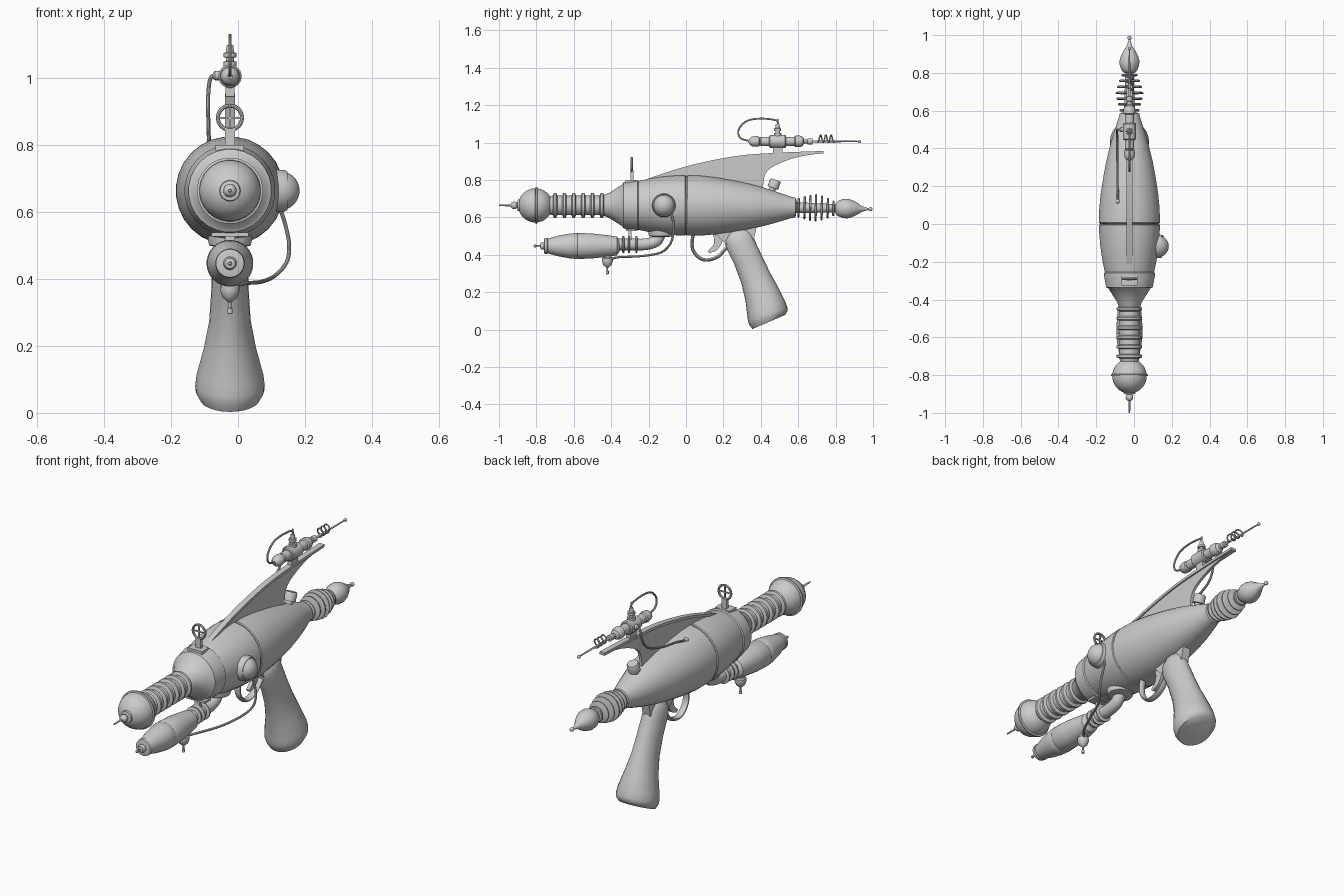
import bpy, bmesh, math
from mathutils import Vector

if "Cube" in bpy.data.objects:
    bpy.data.objects.remove(bpy.data.objects["Cube"])

X0, Z0 = -0.024, 0.664          # main axis position


def finish(name, bm, angle=35):
    bmesh.ops.recalc_face_normals(bm, faces=bm.faces)
    me = bpy.data.meshes.new(name)
    bm.to_mesh(me)
    bm.free()
    ob = bpy.data.objects.new(name, me)
    bpy.context.collection.objects.link(ob)
    bpy.ops.object.select_all(action='DESELECT')
    ob.select_set(True)
    bpy.context.view_layer.objects.active = ob
    bpy.ops.object.shade_smooth_by_angle(angle=math.radians(angle))
    return ob


def skin(bm, rings):
    """Bridge closed vertex rings and cap both ends."""
    n = len(rings[0])
    for a, b in zip(rings, rings[1:]):
        for i in range(n):
            bm.faces.new((a[i], a[(i + 1) % n], b[(i + 1) % n], b[i]))
    bm.faces.new(rings[0])
    bm.faces.new(rings[-1])


def lathe(name, profile, origin=(X0, 0, Z0), axis=(0, 1, 0), seg=28):
    """Revolve (distance along axis, radius) points."""
    bm = bmesh.new()
    d = Vector(axis).normalized()
    u = d.orthogonal().normalized()
    v = d.cross(u)
    o = Vector(origin)
    rings = []
    for t, r in profile:
        rings.append([bm.verts.new(o + d * t + max(r, .0005) * (
            u * math.cos(2 * math.pi * i / seg) + v * math.sin(2 * math.pi * i / seg)))
            for i in range(seg)])
    skin(bm, rings)
    return finish(name, bm)


def arc(c, r, a0=180, a1=0, n=12):
    """Profile points of a sphere centred at c."""
    return [(c + r * math.cos(math.radians(a0 + (a1 - a0) * i / n)),
             r * math.sin(math.radians(a0 + (a1 - a0) * i / n))) for i in range(n + 1)]


def disc(t, r, h):
    return [(t - h / 2, r * .9), (t - h / 4, r), (t + h / 4, r), (t + h / 2, r * .9)]


def spline(pts, n=6):
    """Smooth curve through the points."""
    p = [Vector(q) for q in pts]
    p = [2 * p[0] - p[1]] + p + [2 * p[-1] - p[-2]]
    out = []
    for a, b, c, d in zip(p, p[1:], p[2:], p[3:]):
        for i in range(n):
            t = i / n
            out.append(.5 * (2 * b + (c - a) * t + (2 * a - 5 * b + 4 * c - d) * t * t
                             + (3 * b - a - 3 * c + d) * t ** 3))
    return out + [p[-2]]


def tube(name, pts, r, seg=10, n=6, widen=1):
    """Round pipe along a smooth path; widen stretches it sideways."""
    path = spline(pts, n)
    bm = bmesh.new()
    rings, u = [], None
    for i, c in enumerate(path):
        d = (path[min(i + 1, len(path) - 1)] - path[max(i - 1, 0)]).normalized()
        u = d.orthogonal() if u is None else u - d * u.dot(d)
        u.normalize()
        v = d.cross(u)
        rings.append([bm.verts.new(c + r * (u * math.cos(2 * math.pi * k / seg)
                                            + v * math.sin(2 * math.pi * k / seg))) for k in range(seg)])
    skin(bm, rings)
    for vert in bm.verts:
        vert.co.x = X0 + (vert.co.x - X0) * widen if widen != 1 else vert.co.x
    return finish(name, bm)


def plate(name, pts, width):
    """Extrude a (y, z) outline sideways, centred on the main plane."""
    bm = bmesh.new()
    f = bm.faces.new([bm.verts.new((X0 - width / 2, p[0], p[1])) for p in pts])
    ext = bmesh.ops.extrude_face_region(bm, geom=[f])['geom']
    bmesh.ops.translate(bm, vec=(width, 0, 0), verts=[e for e in ext if isinstance(e, bmesh.types.BMVert)])
    return finish(name, bm, 30)


def box(name, c, s):
    bm = bmesh.new()
    bmesh.ops.create_cube(bm, size=1)
    for v in bm.verts:
        v.co = Vector(c) + Vector(a * b for a, b in zip(v.co, s))
    return finish(name, bm)


# main body: front half with collar, rear half bending slightly down
lathe("body_front", [(-.44, .055), (-.41, .068), (-.34, .113), (-.335, .124), (-.27, .136), (-.26, .136),
                     (-.255, .131), (-.2, .143), (-.12, .155), (-.05, .161), (-.006, .162), (-.002, .158), (0, .158)])
TAIL = (0, 1, -.02)
lathe("body_rear", [(0, .158), (.002, .158), (.006, .162), (.08, .161), (.16, .153), (.25, .139), (.33, .124),
                    (.42, .102), (.5, .078), (.56, .058), (.585, .052), (.59, .04)], axis=TAIL)

# barrel with cooling rings
barrel = [(-.74, .045)]
for i in range(6):
    t = -.70 + .05 * i
    barrel += [(t - .012, .053), (t - .006, .068), (t + .006, .068), (t + .012, .053)]
lathe("barrel", barrel + [(-.43, .055)])
lathe("muzzle_ball", arc(-.805, .092, n=18))
lathe("muzzle_flange", disc(-.8, .099, .014))
lathe("muzzle_tip", [(-1, .004), (-.94, .005)] + arc(-.918, .02, 165, 40, 8) + [(-.9, .03), (-.88, .034)], seg=16)

# tail coil discs and bulb
lathe("tail_core", [(.58, .03), (.80, .022)], axis=TAIL)
for t, r in zip((.602, .634, .664, .694, .726, .758, .788), (.053, .062, .07, .074, .067, .056, .042)):
    lathe("tail_disc", disc(t, r, .012), axis=TAIL)
lathe("tail_bulb", [(.8, .025), (.805, .034), (.815, .042), (.84, .052), (.865, .053), (.89, .046), (.92, .03),
                    (.94, .016), (.965, .008), (.972, .006)] + arc(.986, .011, 150, 0, 8), axis=TAIL, seg=20)

# fin: thin web with a wider top rail
top = spline([(-.25, .79), (-.09, .845), (.07, .89), (.285, .93), (.5, .946), (.735, .955)])
under = spline([(.735, .943), (.64, .931), (.555, .91), (.46, .868), (.42, .82), (.41, .73)])
plate("fin_web", top + under + [Vector((.1, .76)), Vector((-.25, .74))], .014)
plate("fin_rail", top + [p - Vector((0, .014)) for p in reversed(top)], .03)

# front sight: post and crossed ring
box("sight_base", (X0, -.297, .792), (.085, .055, .016))
box("sight_post", (X0, -.29, .82), (.03, .016, .06))
ring = [(X0 + .036 * math.cos(a), -.29, .882 + .036 * math.sin(a))
        for a in [math.pi * i / 12 for i in range(25)]]
tube("sight_ring", ring, .006, 8, 2)
box("sight_cross_h", (X0, -.29, .882), (.07, .006, .006))
box("sight_cross_v", (X0, -.29, .882), (.006, .006, .07))

# side dome
lathe("dome_base", [(0, .08), (.035, .075), (.035, .064), (.07, .062), (.078, .058)],
      origin=(.07, -.118, Z0), axis=(1, 0, 0))
lathe("dome", arc(.125, .059, 90, 0, 8), origin=(0, -.118, Z0), axis=(1, 0, 0))
# rear knob
lathe("rear_knob", [(-.05, .018), (.0, .018), (.001, .03), (.04, .03), (.046, .026)],
      origin=(X0, .464, .757), axis=(0, .35, .94), seg=20)

# scope on the fin
SC = (X0, 0, 1.006)
lathe("scope_tube", [(.335, .008), (.342, .018), (.352, .026), (.375, .029), (.39, .027), (.395, .021), (.40, .025),
                     (.44, .025), (.445, .025), (.58, .025), (.585, .031), (.61, .031), (.625, .024),
                     (.632, .01), (.648, .01), (.65, .016), (.675, .016), (.677, .006), (.925, .0035)], origin=SC, seg=20)
lathe("scope_block", [(.445, .03), (.45, .035), (.53, .035), (.535, .03)], origin=SC, seg=20)
lathe("scope_top_post", [(1.03, .02), (1.05, .02), (1.051, .012), (1.062, .012), (1.063, .019), (1.076, .019),
                         (1.077, .012), (1.098, .01), (1.1, .004), (1.127, .004)],
      origin=(X0, .49, 0), axis=(0, 0, 1), seg=16)
box("scope_mount", (X0, .49, .965), (.028, .05, .04))
lathe("antenna_tip", arc(.928, .009, n=8), origin=SC, seg=12)
coil = [(X0 + .02 * math.sin(a), .705 + .0045 * a, 1.02 - .02 * math.cos(a))
        for a in [math.pi * i / 6 for i in range(37)]]
tube("antenna_coil", coil, .004, 6, 2)
tube("scope_cable", [(X0, .49, 1.09), (X0, .483, 1.118), (X0, .40, 1.128), (X0, .325, 1.115), (X0, .282, 1.07),
                     (X0, .29, 1.025), (X0, .345, 1.006)], .005)
lathe("scope_side_plug", [(0, .014), (.045, .014), (.05, .01)], origin=(X0, .5, 1.008), axis=(-1, 0, 0), seg=14)
tube("body_cable", [(-.06, .5, 1.012), (-.082, .5, 1.0), (-.089, .495, .95), (-.089, .45, .89), (-.088, .33, .845),
                    (-.087, .2, .822), (-.085, .12, .80)], .006)
lathe("body_cable_plug", arc(0, .012, n=8), origin=(-.085, .12, .803), seg=12)

# lower canister with pipe, clamps and elbow
POD = (X0, 0, .447)
lathe("canister", [(-.76, .03), (-.757, .042), (-.742, .044), (-.738, .04), (-.68, .056), (-.62, .067), (-.585, .07),
                   (-.58, .068), (-.575, .07), (-.5, .067), (-.42, .058), (-.37, .05), (-.365, .044), (-.355, .03)],
      origin=POD)
lathe("canister_tip", [(-.815, .003), (-.81, .007), (-.803, .007), (-.8, .004), (-.78, .004)]
      + arc(-.765, .02, 130, 20, 6), origin=POD, seg=14)
tube("elbow_pipe", [(X0, -.37, .455), (X0, -.28, .455), (X0, -.21, .457), (X0, -.155, .478), (X0, -.135, .53)],
     .031, 18)
for y in (-.335, -.305, -.265):
    lathe("pipe_flange", disc(y, .046, .012), origin=(X0, 0, .455))
lathe("elbow_flange", [(.495, .04), (.5, .062), (.515, .066), (.54, .066)], origin=(X0, -.135, 0), axis=(0, 0, 1))
box("pipe_hanger", (X0, -.3, .52), (.03, .016, .1))
box("hanger_foot", (X0, -.295, .533), (.11, .05, .012))
lathe("canister_valve", [(.41, .022), (.385, .022), (.38, .028), (.365, .029), (.345, .022), (.335, .01),
                         (.33, .004), (.315, .004), (.312, .007), (.297, .007), (.295, .002)],
      origin=(X0, -.42, 0), axis=(0, 0, 1), seg=16)
tube("lower_cable", [(X0, -.41, .375), (.02, -.36, .387), (.07, -.25, .392), (.11, -.14, .41), (.145, -.09, .45),
                     (.153, -.07, .50), (.142, -.065, .56), (.12, -.08, .63)], .006)

# trigger, guard and grip frame
plate("grip_frame", [(.1, .55), (.38, .6), (.378, .55), (.362, .48), (.3, .43), (.22, .45), (.19, .48), (.16, .51)], .045)
tube("trigger_guard", [(X0, .05, .53), (X0, .035, .49), (X0, .036, .43), (X0, .07, .385), (X0, .115, .372),
                       (X0, .17, .39), (X0, .205, .425), (X0, .24, .46)], .009, widen=2)
plate("trigger", spline([(.13, .53), (.15, .49), (.145, .45), (.115, .42)], 4)
      + spline([(.125, .408), (.165, .425), (.19, .46), (.21, .53)], 4), .02)

# grip: oval rings from front edge point, rear edge point, half width
grip = [(.255, .533, .305, .54, .015), (.225, .515, .335, .532, .036), (.205, .475, .358, .505, .05),
        (.213, .44, .373, .465, .054), (.258, .35, .413, .38, .056), (.295, .25, .452, .30, .062),
        (.317, .16, .492, .228, .078), (.328, .075, .53, .152, .1), (.331, .045, .542, .118, .104),
        (.338, .025, .544, .102, .102), (.355, .003, .53, .078, .088)]
bm = bmesh.new()
rings = []
for y1, z1, y2, z2, w in grip:
    rings.append([bm.verts.new((X0 + w * math.sin(a), (y1 + y2) / 2 + (y2 - y1) / 2 * math.cos(a),
                                (z1 + z2) / 2 + (z2 - z1) / 2 * math.cos(a)))
                  for a in [2 * math.pi * i / 24 for i in range(24)]])
skin(bm, rings)
finish("grip", bm, 50)
